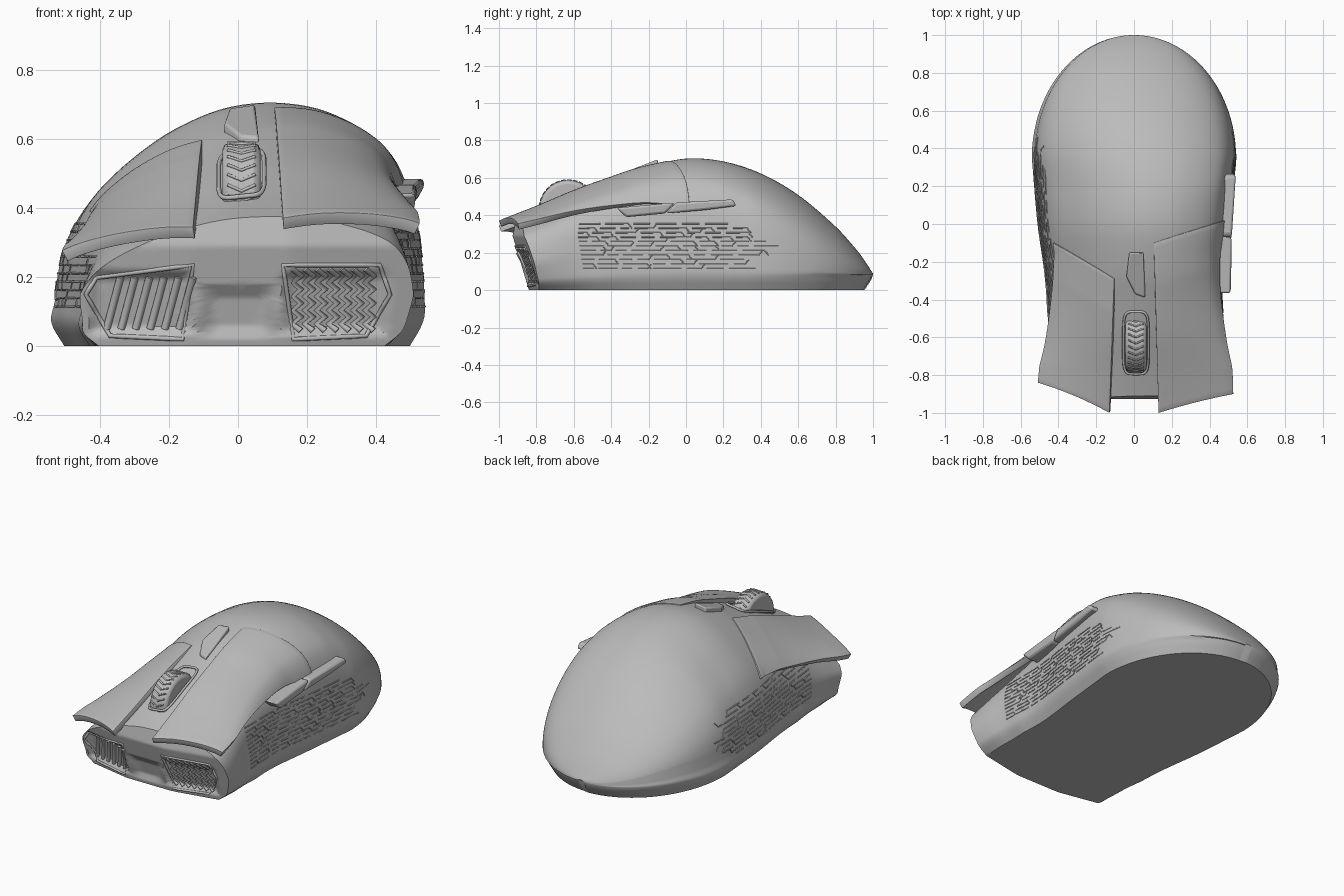
import bpy, bmesh, math, random
from mathutils import Vector

random.seed(4)
cube = bpy.data.objects.get("Cube")
if cube:
    bpy.data.objects.remove(cube, do_unlink=True)

grey = bpy.data.materials.new("matte grey")
grey.use_nodes = True
grey.diffuse_color = (0.5, 0.5, 0.5, 1)
grey.node_tree.nodes["Principled BSDF"].inputs["Base Color"].default_value = (0.5, 0.5, 0.5, 1)

# Unit cross-section, from the left base edge over the crown to the right base edge
PROFILE = [(-.93, 0), (-1, .1), (-.98, .2), (-.94, .4), (-.86, .55), (-.74, .67), (-.55, .795),
           (-.35, .893), (-.1, .972), (.15, 1), (.4, .985), (.6, .935), (.77, .86), (.88, .77),
           (.95, .63), (.98, .45), (1, .2), (.99, .1), (.92, 0)]
LAST = len(PROFILE) - 1
CROWN = PROFILE[2:-2]
PROFILE_A = [(i, p[0]) for i, p in enumerate(PROFILE)]
PROFILE_F = [(i, p[1]) for i, p in enumerate(PROFILE)]
TOP = [(-1, .355), (-.8, .435), (-.6, .52), (-.4, .592), (-.2, .66), (0, .703), (.2, .688),
       (.4, .625), (.6, .51), (.8, .34), (.9, .23), (.95, .165), (1, .088)]
LEFT = [(-1, .49), (-.8, .475), (-.6, .46), (-.3, .47), (0, .51), (.35, .54)]
RIGHT = [(-1, .52), (-.8, .505), (-.6, .478), (-.3, .465), (0, .5), (.35, .54)]
FRONT = -.95


def spline(keys, t):
    """Smooth curve through (position, value) keys."""
    n = len(keys) - 1
    i = max(0, min(n - 1, sum(k[0] <= t for k in keys) - 1))

    def slope(j):
        a, b = keys[max(j - 1, 0)], keys[min(j + 1, n)]
        return (b[1] - a[1]) / (b[0] - a[0])
    (t0, v0), (t1, v1) = keys[i], keys[i + 1]
    d = t1 - t0
    s = (t - t0) / d
    return (v0 * (1 + 2 * s) * (1 - s) ** 2 + v1 * s * s * (3 - 2 * s)
            + d * s * (1 - s) * (slope(i) * (1 - s) - slope(i + 1) * s))


def clamp(v):
    return max(0.0, min(1.0, v))


def width(y, sign):
    if y > .35:
        return .54 * math.sqrt(max(0, 1 - ((y - .35) / .65) ** 2))
    return spline(RIGHT if sign > 0 else LEFT, y)


def front_y(x, z):
    """Nose surface: leans forward, swept back at the sides, with shallow recesses."""
    ax = abs(x)
    grille = clamp(min(ax - .13, .43 - ax, z - .03, .22 - z, (.48 - ax + z) * .7 - .05) / .025)
    middle = clamp(min(.11 - ax, z - .02, .18 - z) / .04)
    lean = -.3 * min(z, .29) + .2 * max(0, z - .29)
    return -.84 + lean + .2 * max(0, ax - .15) + .025 * grille + .02 * middle


def place(x, y, z):
    """Bend the foremost stations to follow the nose surface."""
    if y < -.3:
        nose = front_y(x, z)
        y = nose + (-.3 - nose) * (y - FRONT) / (-.3 - FRONT)
    return Vector((x, y, z))


def shell(u, y):
    """Point of the main body at section position u and station y."""
    a, f = spline(PROFILE_A, u), max(0, spline(PROFILE_F, u))
    if f > .2:
        k = clamp((y - .2) / .7)
        f += k * (.2 + .8 * math.sqrt(max(0, 1 - a * a)) - f)
    top = spline(TOP, y)
    rim_z = .1 * top + clamp((y - .2) / .5) * (.08 - .1 * top)
    z = f / .1 * rim_z if f < .1 else rim_z + (f - .1) / .9 * (top - rim_z)
    x = a * width(y, a)
    x *= 1 - .11 * clamp((-.5 - y) / .45) * clamp(1 - f / .4)
    if y > .35 and not 1 < u < LAST - 1:
        y = .35 + (y - .35) * min(1, abs(a))
    return place(x, y, z)


def section(y):
    """Closed ring: outer profile plus the flat underside."""
    ring = [shell(LAST * i / 72, y) for i in range(73)]
    a, b = ring[-1], ring[0]
    for i in range(1, 20):
        p = a.lerp(b, i / 20)
        ring.append(place(p.x, y, 0) if y < -.3 else p)
    return ring


def crown(x, y):
    return spline(CROWN, x / width(y, x)) * spline(TOP, y)


def wall(sign, y, z):
    """Point on a side wall at height z, found by bisection."""
    low, high = (LAST, LAST / 2) if sign > 0 else (0, LAST / 2)
    for _ in range(22):
        mid = (low + high) / 2
        low, high = (mid, high) if shell(mid, y).z < z else (low, mid)
    return shell(low, y)


def finish(name, bm, angle=35, bevel=0, thick=0):
    mesh = bpy.data.meshes.new(name)
    bm.to_mesh(mesh)
    bm.free()
    mesh.materials.append(grey)
    ob = bpy.data.objects.new(name, mesh)
    bpy.context.collection.objects.link(ob)
    if thick:
        mod = ob.modifiers.new("thickness", 'SOLIDIFY')
        mod.thickness, mod.offset = thick, -1
    if bevel:
        mod = ob.modifiers.new("soft edges", 'BEVEL')
        mod.width, mod.segments, mod.limit_method = bevel, 2, 'ANGLE'
    bpy.ops.object.select_all(action='DESELECT')
    ob.select_set(True)
    bpy.context.view_layer.objects.active = ob
    bpy.ops.object.shade_smooth_by_angle(angle=math.radians(angle))


def tubes(name, lines, radius, closed=False):
    curve = bpy.data.curves.new(name, 'CURVE')
    curve.dimensions = '3D'
    curve.bevel_depth, curve.bevel_resolution = radius, 1
    curve.use_fill_caps = True
    for line in lines:
        sp = curve.splines.new('POLY')
        sp.points.add(len(line) - 1)
        for p, co in zip(sp.points, line):
            p.co = (*co, 1)
        sp.use_cyclic_u = closed
    curve.materials.append(grey)
    bpy.context.collection.objects.link(bpy.data.objects.new(name, curve))


def bridge(bm, a, b):
    for i in range(len(a)):
        j = (i + 1) % len(a)
        bm.faces.new((a[i], a[j], b[j], b[i]))


def prism(name, lower, upper, bevel):
    bm = bmesh.new()
    a, b = [[bm.verts.new(p) for p in ring] for ring in (lower, upper)]
    bm.faces.new(a)
    bm.faces.new(b)
    bridge(bm, a, b)
    bmesh.ops.recalc_face_normals(bm, faces=bm.faces)
    finish(name, bm, bevel=bevel)


# Main body: nose rings, then sections lofted to the rounded tail
rings = []
for r in range(1, 24):
    scaled = [(p.x * r / 24, .17 + (p.z - .17) * r / 24) for p in section(FRONT)]
    rings.append([(x, front_y(x, z), z) for x, z in scaled])
stations = [FRONT + 1.3 * i / 40 for i in range(40)]
stations += [.35 + .6495 * math.sin(math.pi / 2 * i / 36) for i in range(37)]
rings += [section(y) for y in stations]
bm = bmesh.new()
rows = [[bm.verts.new(p) for p in ring] for ring in rings]
for a, b in zip(rows, rows[1:]):
    bridge(bm, a, b)
bm.faces.new(rows[0])
bm.faces.new(rows[-1])
bmesh.ops.recalc_face_normals(bm, faces=bm.faces)
finish("body_shell", bm, angle=40)


# Click buttons: flared plates that overhang the nose
def click_button(name, sign, edge, flare, lift, back, front):
    bm = bmesh.new()
    grid = []
    for i in range(25):
        s = math.sin(math.pi / 2 * i / 24)
        line = []
        for j in range(33):
            t = j / 32
            y = (back[0] + (back[1] - back[0]) * s) * (1 - t) + (front[0] + (front[1] - front[0]) * s) * t
            w = width(y, sign)
            inner = (.105 + .025 * t) / w
            a = inner + (edge[0] + (edge[1] - edge[0]) * t - inner) * s
            x = a * w * (1 + flare * s * s * clamp((-.15 - y) / .6)) + .008 * s
            z = spline(CROWN, sign * a) * spline(TOP, y) + .004 + .012 * clamp(t * 4) + lift * s * t
            line.append(bm.verts.new((sign * x, y, z)))
        grid.append(line)
    for a, b in zip(grid, grid[1:]):
        for j in range(32):
            bm.faces.new((a[j], a[j + 1], b[j + 1], b[j]))
    bm.normal_update()
    if sum(f.normal.z for f in bm.faces) < 0:
        bmesh.ops.reverse_faces(bm, faces=bm.faces[:])
    finish(name, bm, bevel=.008, thick=.035)


click_button("left_click_button", 1, (.955, .87), .16, .03, (-.1, .02), (-1, -.9))
click_button("right_click_button", -1, (.85, .86), .22, .03, (-.29, -.1), (-1, -.84))

# Scroll wheel with chevron tread and a slot rim
bm = bmesh.new()
bmesh.ops.create_cone(bm, cap_ends=True, segments=48, radius1=.153, radius2=.153, depth=.11)
for v in bm.verts:
    v.co = Vector((v.co.z + .01, v.co.x - .63, v.co.y + .435))
finish("scroll_wheel", bm, bevel=.02)
tread = []
for i in range(30):
    ang = math.tau * i / 30
    tread.append([(.01 + dx, -.63 + .153 * math.cos(ang + da), .435 + .153 * math.sin(ang + da))
                  for dx, da in ((-.04, 0), (0, .12), (.04, 0))])
tubes("wheel_tread", tread, .005)
slot = []
for i in range(40):
    c, s = math.cos(math.tau * i / 40), math.sin(math.tau * i / 40)
    x = .01 + .066 * math.copysign(abs(c) ** .4, c)
    y = -.63 + .165 * math.copysign(abs(s) ** .4, s)
    slot.append((x, y, crown(x, y)))
tubes("wheel_slot_rim", [slot], .007, closed=True)

# Tapered mode button behind the wheel
plan = [(-.025, -.15), (.05, -.15), (.06, -.39), (.005, -.37), (-.04, -.28)]
prism("mode_button", [(x, y, crown(x, y) - .03) for x, y in plan],
      [(x, y, crown(x, y) + (.028 if y > -.3 else .012)) for x, y in plan], .008)

# Thumb buttons on the left side
thumb = {"front_thumb_button": [(-.37, .44), (-.06, .468), (-.11, .41), (-.32, .39)],
         "rear_thumb_button": [(-.055, .468), (.25, .485), (.27, .45), (.1, .428), (-.105, .41)]}
for name, outline in thumb.items():
    prism(name, [(.38, y, z) for y, z in outline],
          [(.515 + .06 * (y + .1) * (y > -.1) + .1 * (z - .45), y, z) for y, z in outline], .012)

# Maze-like grip ridges on both sides
for sign, label in ((1, "left"), (-1, "right")):
    lines = []
    for row in range(11):
        y, z = -.62, .115 + row * .024
        while y < .4 - .03 * abs(row - 5):
            step = random.uniform(.05, .16)
            path = [(y, z), (y + step / 2, z), (y + step, z)]
            jog = random.choice((-.024, 0, .024))
            if jog and .11 < z + jog < .36:
                path += [(y + step + .02, z + jog)]
            lines.append([wall(sign, *p) for p in path])
            y += step + .03
    tubes(label + "_grip_ridges", lines, .0035)

# Nose grilles: straight slats on one side, wavy slats on the other
right_slats = [[(x + .04 * t, front_y(x + .04 * t, z), z)
                for t, z in ((k / 4, .05 + .15 * k / 4) for k in range(5))]
               for x in (-.38 + .042 * i for i in range(6))]
left_slats = [[(x + .012 * (-1) ** k, front_y(x, .045 + .02 * k), .045 + .02 * k) for k in range(10)]
              for x in (.17 + .035 * i for i in range(7))]
tubes("right_grille_slats", right_slats, .011)
tubes("left_grille_slats", left_slats, .01)
frame = [(.13, .235), (.41, .235), (.44, .15), (.37, .03), (.16, .02)]
for sign, label in ((1, "left"), (-1, "right")):
    drop = 0 if sign > 0 else .13
    pts = [Vector((sign * x, z - drop * (x - .13) * (z > .2))) for x, z in frame]
    loop = [a.lerp(b, k / 6) for a, b in zip(pts, pts[1:] + pts[:1]) for k in range(6)]
    tubes(label + "_grille_frame", [[(x, front_y(x, z), z) for x, z in loop]], .007, closed=True)
